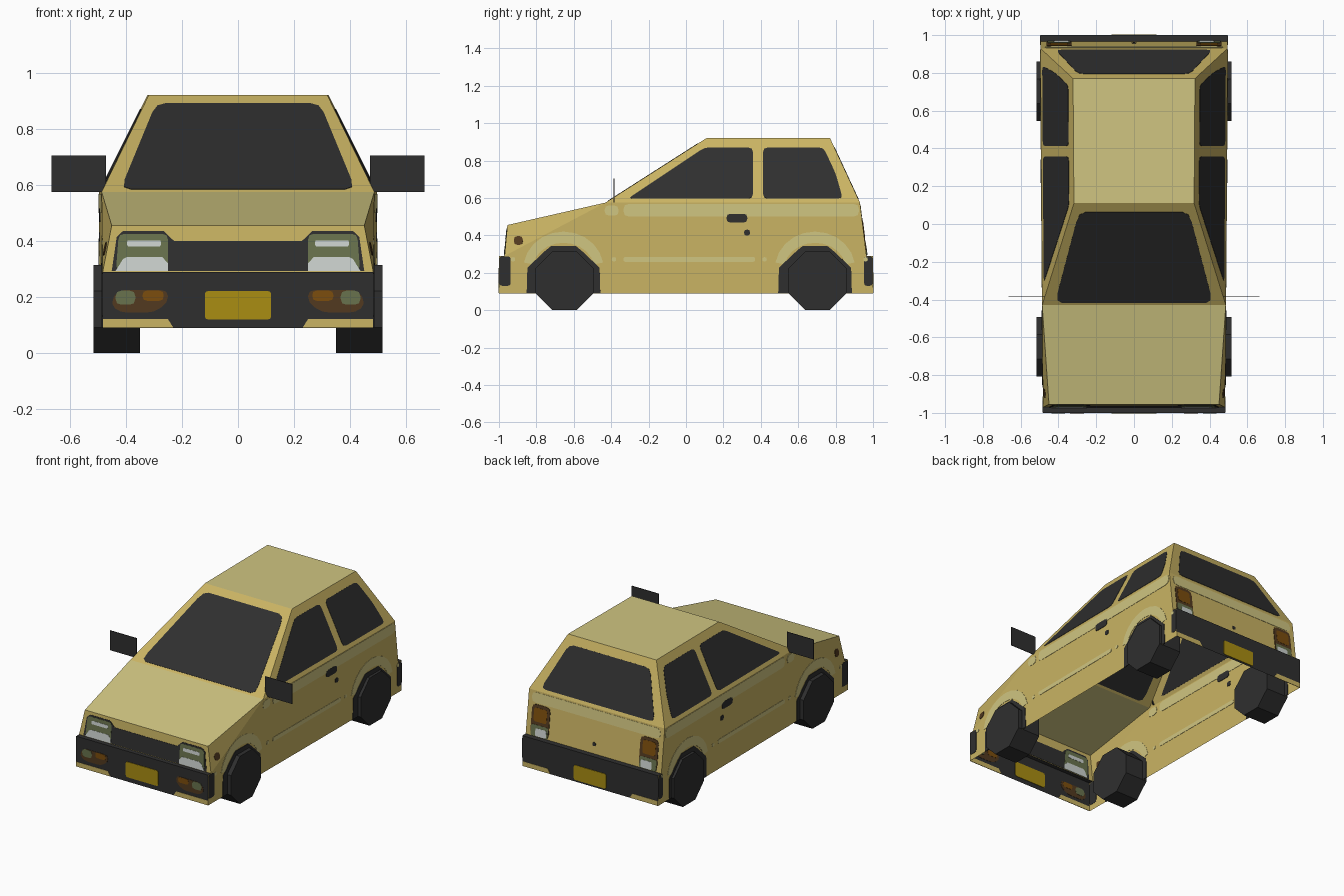
import bpy, bmesh, math
from mathutils import Vector, Matrix
from mathutils.geometry import normal as face_normal

if "Cube" in bpy.data.objects:
    bpy.data.objects.remove(bpy.data.objects["Cube"])


def material(name, r, g, b):
    m = bpy.data.materials.new(name)
    m.diffuse_color = (r, g, b, 1)
    m.use_nodes = True
    m.node_tree.nodes["Principled BSDF"].inputs["Base Color"].default_value = m.diffuse_color
    return m


YELLOW = material("body yellow", 0.59, 0.455, 0.125)
LIGHT = material("pale yellow", 0.63, 0.56, 0.22)
DARK = material("charcoal", 0.028, 0.028, 0.028)
GREEN = material("grey green lens", 0.14, 0.17, 0.075)
WHITE = material("white lens", 0.60, 0.64, 0.62)
ORANGE = material("amber lens", 0.20, 0.075, 0.004)
BROWN = material("brown lens surround", 0.085, 0.042, 0.014)
GOLD = material("number plate gold", 0.40, 0.27, 0.006)


def finish(bm, name, mats, mirror=False):
    bmesh.ops.recalc_face_normals(bm, faces=bm.faces)
    me = bpy.data.meshes.new(name)
    bm.to_mesh(me)
    bm.free()
    for m in mats:
        me.materials.append(m)
    ob = bpy.data.objects.new(name, me)
    bpy.context.collection.objects.link(ob)
    if mirror:
        ob.modifiers.new("mirror", 'MIRROR').use_axis[0] = True
    return ob


# Body shell, open underneath: half width, y, z along the centre section
section = [
    (.482, -1, .09), (.482, -1, .29), (.482, -.97, .29), (.45, -.955, .455),
    (.486, -.43, .575), (.318, .11, .92), (.3226, .77, .92),
    (.4955, .93, .575), (.4958, .965, .29), (.496, 1, .29), (.496, 1, .09)]
strip_mats = [2, 2, 0, 1, 0, 1, 0, 0, 2, 2]
sides = [(4, 5, 6, 7), (2, 3, 4), (0, 1, 2, 4, 7, 8, 9, 10)]
bm = bmesh.new()
R = [bm.verts.new(p) for p in section]
L = [bm.verts.new((-x, y, z)) for x, y, z in section]
for i, m in enumerate(strip_mats):
    bm.faces.new((R[i], R[i + 1], L[i + 1], L[i])).material_index = m
for V in (R, L):
    for idx in sides:
        bm.faces.new([V[i] for i in idx])
finish(bm, "body_shell", [YELLOW, LIGHT, DARK])


def plane(a, b, c):
    pts = [Vector(section[i]) for i in (a, b, c)]
    return pts[0], face_normal(*pts)


def strip_plane(a, b):
    p, q = Vector(section[a]), Vector(section[b])
    return p, Vector((1, 0, 0)).cross(q - p).normalized()


SIDE, CABIN, WING = plane(0, 4, 10), plane(4, 5, 7), plane(2, 3, 4)
BUMPER, FASCIA, SCREEN = strip_plane(0, 1), strip_plane(2, 3), strip_plane(4, 5)
HATCH, TAIL, REAR_BUMPER = strip_plane(6, 7), strip_plane(7, 8), strip_plane(9, 10)


def plate(name, pts, surf, mat, layer=1, mirror=None):
    """Thin plate straddling a body plane; pts are (y, z) on sides, (x, z) on ends."""
    o, n = surf
    on_side = surf in (SIDE, CABIN, WING)
    if mirror is None:
        mirror = on_side
    t = n * (0.0005 + 0.0014 * layer)
    bm = bmesh.new()
    rings = ([], [])
    for u, z in pts:
        if on_side:
            x = o.x - (n.y * (u - o.y) + n.z * (z - o.z)) / n.x
            p = Vector((x, u, z))
        else:
            p = Vector((u, o.y - n.z * (z - o.z) / n.y, z))
        rings[0].append(bm.verts.new(p + t))
        rings[1].append(bm.verts.new(p - t))
    bm.faces.new(rings[0])
    bm.faces.new(rings[1][::-1])
    k = len(pts)
    for i in range(k):
        j = (i + 1) % k
        bm.faces.new((rings[0][i], rings[1][i], rings[1][j], rings[0][j]))
    finish(bm, name, [mat], mirror)


def rounded(pts, r):
    """Clip every corner with a short three-point curve."""
    out = []
    for i, p in enumerate(pts):
        p = Vector(p)
        a, b = Vector(pts[i - 1]) - p, Vector(pts[(i + 1) % len(pts)]) - p
        s = p + a.normalized() * min(r, a.length * .45)
        e = p + b.normalized() * min(r, b.length * .45)
        out += [s, (s + e) / 4 + p / 2, e]
    return [tuple(v) for v in out]


def box(a, b, c, d, r=0.012):
    return rounded([(a, c), (b, c), (b, d), (a, d)], r)


def sym(pts):
    return pts + [(-x, z) for x, z in reversed(pts)]


# Glass
plate("windscreen", rounded(sym([(.418, .584), (.292, .89)]), .035), SCREEN, DARK)
plate("rear_window", rounded(sym([(.415, .593), (.295, .868)]), .035), HATCH, DARK)
plate("front_side_window", rounded([(-.31, .596), (.358, .596), (.358, .869),
                                    (.10, .869)], .025), CABIN, DARK)
plate("rear_side_window", rounded([(.412, .596), (.838, .596), (.80, .73),
                                   (.735, .869), (.412, .869)], .025), CABIN, DARK)

# Side trim, handles and wheel arches
plate("belt_stripe", box(-.335, .925, .50, .568, .03), SIDE, LIGHT)
plate("belt_stripe_front", box(-.435, -.36, .505, .56, .025), SIDE, LIGHT)
plate("sill_stripe", box(-.335, .37, .258, .285), SIDE, LIGHT)
for tag, y in (("front", -.655), ("rear", .69)):
    arc = [math.radians(10 + 16 * i) for i in range(11)]
    band = [(y + .215 * math.cos(a), .22 + .2 * math.sin(a)) for a in arc]
    band += [(y + .165 * math.cos(a), .22 + .14 * math.sin(a)) for a in reversed(arc)]
    plate(tag + "_arch_highlight", band, SIDE, LIGHT)
    arch = [(.197, .091), (.193, .227), (.1, .315), (.066, .343)]
    plate(tag + "_wheel_arch", [(y + u, z) for u, z in sym(arch)], SIDE, DARK, 2)
    for s in (-1, 1):
        dot = y + s * .27
        plate(f"{tag}_trim_dot_{'a' if s < 0 else 'b'}",
              box(dot - .012, dot + .012, .26, .283), SIDE, LIGHT)
plate("door_handle", box(.217, .328, .468, .515, .02), SIDE, DARK, 2)
plate("door_lock", box(.311, .342, .399, .43), SIDE, DARK, 2)
plate("side_marker", box(-.92, -.872, .348, .396, .02), WING, BROWN)
plate("front_bumper_end", box(-.998, -.937, .13, .287, .015), SIDE, DARK)
plate("rear_bumper_end", box(.952, .998, .13, .287, .015), SIDE, DARK)

# Front fascia and headlights
plate("grille", sym([(.45, .293), (.432, .415), (.41, .435), (.265, .435), (.228, .4)]),
      FASCIA, DARK)
plate("headlight", rounded([(.25, .293), (.435, .293), (.425, .425), (.25, .425)], .02),
      FASCIA, GREEN, 2, True)
plate("headlight_lower", [(.25, .293), (.436, .293), (.41, .335), (.395, .343),
                          (.27, .343), (.25, .32)], FASCIA, WHITE, 3, True)
plate("headlight_glint", box(.275, .395, .38, .402, .006), FASCIA, WHITE, 3, True)

# Front bumper details
plate("front_bumper_lower_corner", [(.23, .091), (.481, .091), (.481, .122), (.25, .122)],
      BUMPER, YELLOW, 1, True)
plate("indicator_surround", rounded([(.25, .18), (.30, .145), (.42, .145), (.455, .175),
                                     (.43, .225), (.25, .225)], .025), BUMPER, BROWN, 1, True)
plate("indicator", box(.265, .34, .187, .223, .015), BUMPER, ORANGE, 2, True)
plate("fog_lamp", box(.366, .436, .173, .223, .02), BUMPER, GREEN, 2, True)
plate("front_number_plate", box(-.118, .118, .12, .222), BUMPER, GOLD, 2)

# Tail
plate("tail_stripe", box(-.47, .47, .50, .565, .03), TAIL, LIGHT)
plate("tail_light_surround", box(.33, .462, .293, .492, .03), TAIL, BROWN, 2, True)
plate("tail_light_amber", box(.35, .445, .385, .472, .015), TAIL, ORANGE, 3, True)
plate("tail_light_lens", box(.335, .458, .293, .365, .01), TAIL, GREEN, 3, True)
plate("reversing_light", box(.345, .425, .295, .345, .01), TAIL, WHITE, 4, True)
plate("tailgate_lock", box(-.012, .012, .338, .362), TAIL, DARK, 2)
plate("rear_bumper_lower_corner", [(.29, .091), (.495, .091), (.495, .122), (.31, .122)],
      REAR_BUMPER, YELLOW, 1, True)
plate("rear_number_plate", box(-.118, .118, .102, .2), REAR_BUMPER, GOLD, 2)

# Door mirrors: flat panels facing the front
bm = bmesh.new()
bmesh.ops.create_cube(bm, size=1, matrix=Matrix.Translation((.5675, -.385, .64))
                      @ Matrix.Diagonal((.195, .004, .13, 1)))
finish(bm, "door_mirror", [DARK], True)

# Wheels: eight-sided with a flat at the bottom
for tag, y in (("front", -.65), ("rear", .703)):
    bm = bmesh.new()
    rad = .157 / math.cos(math.pi / 8)
    bmesh.ops.create_cone(bm, cap_ends=True, segments=8, radius1=rad, radius2=rad, depth=.165,
                          matrix=Matrix.Translation((.4325, y, .157))
                          @ Matrix.Rotation(math.pi / 2, 4, 'Y')
                          @ Matrix.Rotation(math.pi / 8, 4, 'Z'))
    lowest = min(v.co.z for v in bm.verts)
    if lowest < -.005:  # corner pointing down: turn to rest on a flat
        bmesh.ops.rotate(bm, verts=bm.verts, cent=(0, y, .157),
                         matrix=Matrix.Rotation(math.pi / 8, 3, 'X'))
    finish(bm, tag + "_wheel", [DARK], True)
